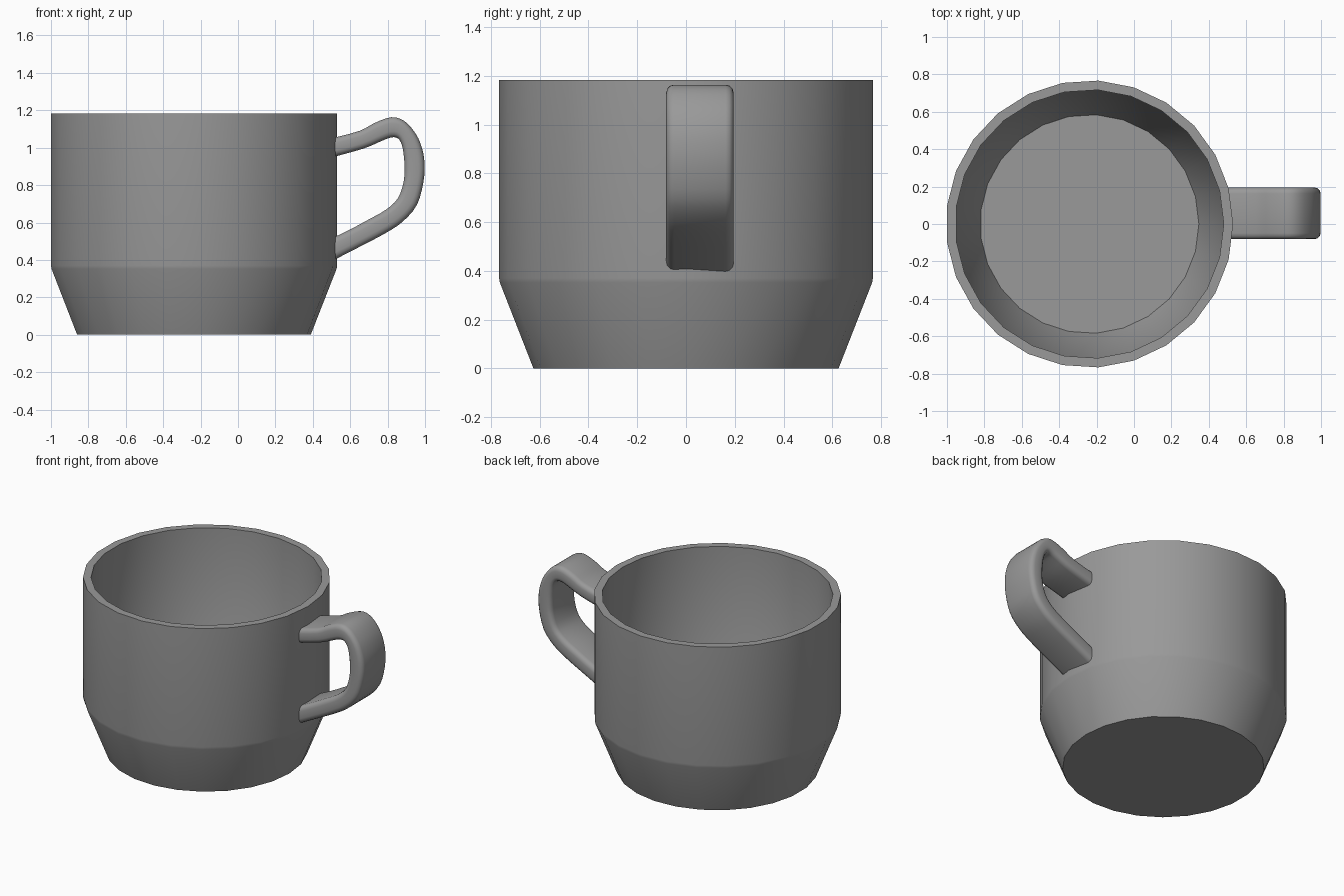
import bpy, bmesh, math

if "Cube" in bpy.data.objects:
    bpy.data.objects.remove(bpy.data.objects["Cube"])

CX = -0.238      # cup axis
SIDES = 25

# Dark grey glaze
glaze = bpy.data.materials.new("dark_grey")
glaze.diffuse_color = (0.32, 0.32, 0.32, 1)
glaze.use_nodes = True
glaze.node_tree.nodes["Principled BSDF"].inputs["Base Color"].default_value = glaze.diffuse_color


def make_object(name, rings, angle):
    """Skin a list of point rings, cap both ends and shade smooth."""
    bm = bmesh.new()
    loops = [[bm.verts.new(p) for p in ring] for ring in rings]
    n = len(loops[0])
    for a, b in zip(loops, loops[1:]):
        for i in range(n):
            j = (i + 1) % n
            bm.faces.new((a[i], a[j], b[j], b[i]))
    bm.faces.new(loops[0])
    bm.faces.new(loops[-1])
    bmesh.ops.recalc_face_normals(bm, faces=bm.faces)
    mesh = bpy.data.meshes.new(name)
    bm.to_mesh(mesh)
    bm.free()
    mesh.materials.append(glaze)
    obj = bpy.data.objects.new(name, mesh)
    bpy.context.collection.objects.link(obj)
    bpy.ops.object.select_all(action='DESELECT')
    obj.select_set(True)
    bpy.context.view_layer.objects.active = obj
    bpy.ops.object.shade_smooth_by_angle(angle=math.radians(angle))


def smooth_path(pts, steps):
    """Catmull-Rom curve through the points."""
    out = []
    for k in range(len(pts) - 1):
        p = [pts[min(max(k + d, 0), len(pts) - 1)] for d in (-1, 0, 1, 2)]
        for s in range(steps):
            t = s / steps
            out.append([0.5 * (2 * b + (c - a) * t + (2*a - 5*b + 4*c - d) * t**2
                               + (3*b - a - 3*c + d) * t**3)
                        for a, b, c, d in zip(*p)])
    return out + [pts[-1]]


# Cup body: outside wall, rim, inside wall and floor as (radius, z)
profile = [(0.627, 0), (0.765, 0.352), (0.768, 0.37), (0.768, 1.183),
           (0.718, 1.183), (0.718, 0.38), (0.585, 0.05)]
rings = []
for r, z in profile:
    angles = [2 * math.pi * i / SIDES for i in range(SIDES)]
    rings.append([(CX + r * math.cos(a), r * math.sin(a), z) for a in angles])
make_object("cup_body", rings, 35)

# Handle: outer x, z and inner x, z along its length
stations = [(.5, 1.05, .49, .945), (.65, 1.09, .67, .995),
            (.73, 1.132, .77, 1.037), (.82, 1.163, .82, 1.055),
            (.89, 1.142, .855, 1.05), (.95, 1.075, .876, 1.015),
            (.983, 1.0, .886, .96), (.997, .92, .89, .9),
            (.992, .82, .886, .82), (.957, .695, .855, .73),
            (.88, .604, .79, .668), (.783, .54, .7, .617),
            (.65, .47, .6, .563), (.51, .398, .48, .505)]

# Rounded-rectangle section: (y, fraction from inner to outer edge)
Y_MID, HALF, ROUND, FRAC = 0.057, 0.138, 0.032, 0.3
section = []
for k, (sy, st) in enumerate([(1, 1), (-1, 1), (-1, -1), (1, -1)]):
    for s in range(4):
        a = math.radians(90 * k + 30 * s)
        section.append((Y_MID + sy * (HALF - ROUND) + ROUND * math.cos(a),
                        0.5 + st * (0.5 - FRAC) + FRAC * math.sin(a)))
rings = [[(ix + (ox - ix) * t, y, iz + (oz - iz) * t) for y, t in section]
         for ox, oz, ix, iz in smooth_path(stations, 3)]
make_object("handle", rings, 50)
